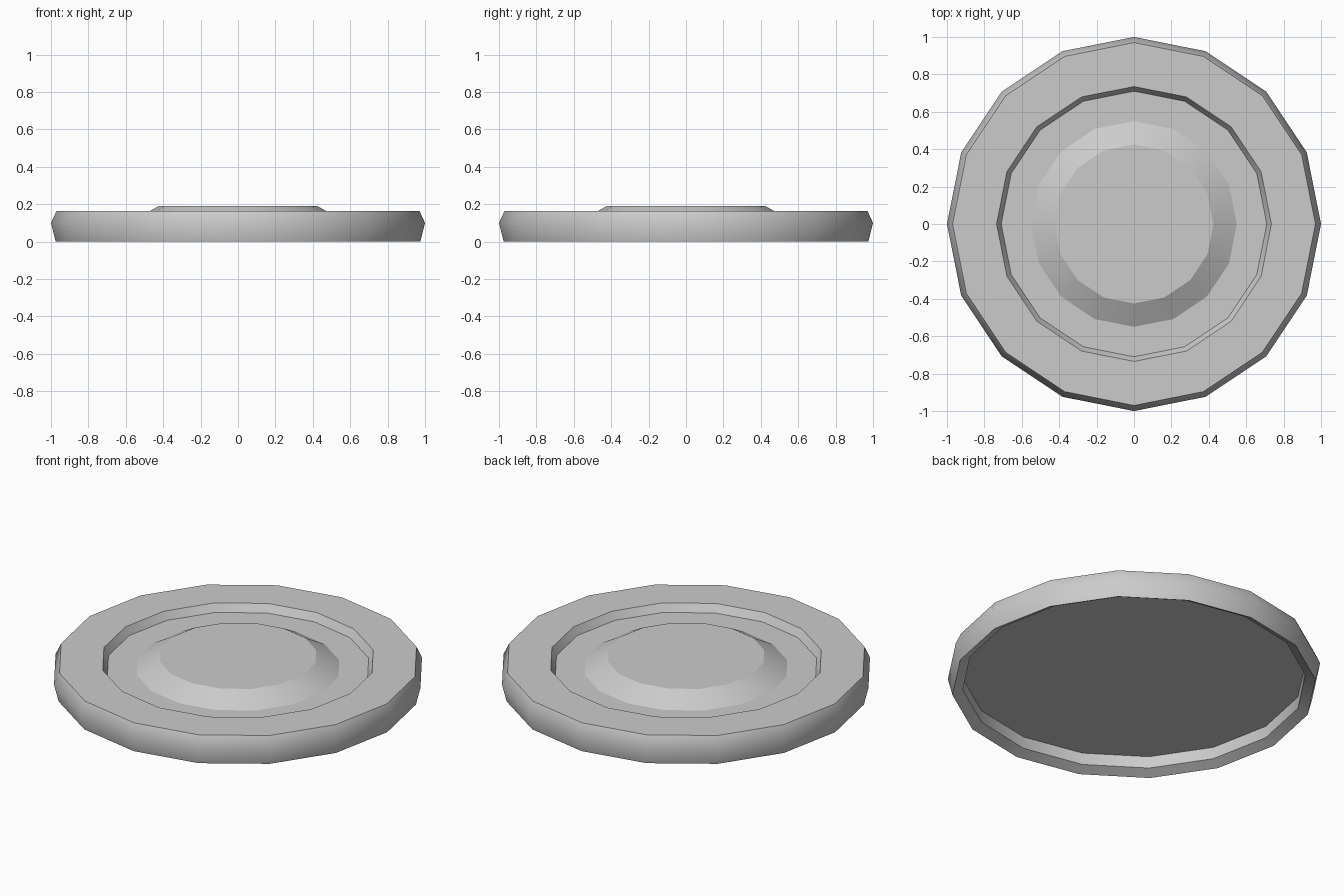
import bpy
import bmesh
from math import cos, sin, tau

cube = bpy.data.objects.get("Cube")
if cube:
    bpy.data.objects.remove(cube, do_unlink=True)

SIDES = 16

grey = bpy.data.materials.new("light grey")
grey.use_nodes = True
colour = (0.6, 0.6, 0.6, 1)
grey.diffuse_color = colour
grey.node_tree.nodes["Principled BSDF"].inputs["Base Color"].default_value = colour

# Profile from top centre to underside centre: radius, height, sharp crease
profile = [
    (0.0, 0.19, False),
    (0.425, 0.19, True),     # raised centre
    (0.55, 0.12, True),      # foot of the raised centre
    (0.71, 0.12, True),      # groove floor
    (0.735, 0.165, True),    # inner edge of the rim
    (0.97, 0.165, True),     # outer edge of the rim
    (1.0, 0.10, False),      # widest line of the side
    (0.975, 0.0, True),      # foot
    (0.92, 0.03, True),      # chamfer under the foot
    (0.92, 0.10, True),      # recessed underside
    (0.0, 0.10, False),
]


def ring(bm, radius, height):
    if radius == 0:
        return [bm.verts.new((0, 0, height))] * SIDES
    return [bm.verts.new((radius * cos(tau * i / SIDES),
                          radius * sin(tau * i / SIDES), height))
            for i in range(SIDES)]


def lathe(name, points, material):
    bm = bmesh.new()
    rings = [ring(bm, r, z) for r, z, _ in points]
    for upper, lower in zip(rings, rings[1:]):
        for i in range(SIDES):
            j = (i + 1) % SIDES
            corners = [upper[i], lower[i], lower[j], upper[j]]
            face = bm.faces.new(list(dict.fromkeys(corners)))
            face.smooth = True
    for loop, (_, _, sharp) in zip(rings, points):
        if sharp:
            for i in range(SIDES):
                bm.edges.get((loop[i - 1], loop[i])).smooth = False
    bmesh.ops.recalc_face_normals(bm, faces=bm.faces)
    mesh = bpy.data.meshes.new(name)
    bm.to_mesh(mesh)
    bm.free()
    mesh.materials.append(material)
    obj = bpy.data.objects.new(name, mesh)
    bpy.context.collection.objects.link(obj)
    return obj


lathe("grooved_disc", profile, grey)
